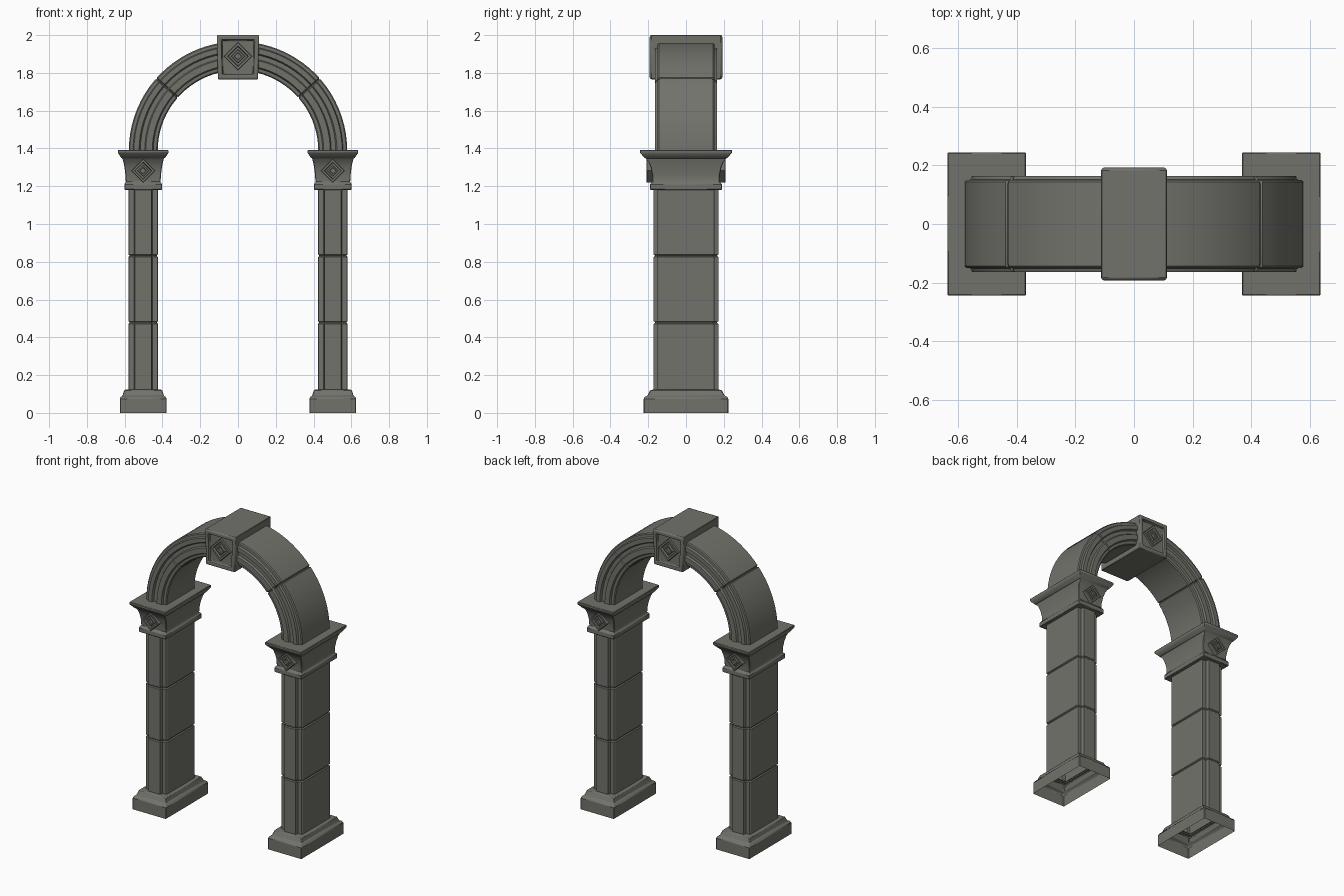
import bpy, bmesh, math

if "Cube" in bpy.data.objects:
    bpy.data.objects.remove(bpy.data.objects["Cube"])

stone = bpy.data.materials.new("dark grey stone")
stone.diffuse_color = (0.17, 0.17, 0.15, 1)
stone.use_nodes = True
stone.node_tree.nodes["Principled BSDF"].inputs["Base Color"].default_value = stone.diffuse_color


def loft(name, rings, cap_start=True, cap_end=True, bevel=0.0, angle=30):
    """Skin a list of equally long closed rings into one object."""
    bm = bmesh.new()
    vs = [[bm.verts.new(p) for p in r] for r in rings]
    n = len(rings[0])
    for a, b in zip(vs, vs[1:]):
        for i in range(n):
            j = (i + 1) % n
            bm.faces.new((a[i], a[j], b[j], b[i]))
    if cap_start:
        bm.faces.new(vs[0][::-1])
    if cap_end:
        bm.faces.new(vs[-1])
    bmesh.ops.recalc_face_normals(bm, faces=bm.faces)
    me = bpy.data.meshes.new(name)
    bm.to_mesh(me)
    bm.free()
    ob = bpy.data.objects.new(name, me)
    bpy.context.collection.objects.link(ob)
    me.materials.append(stone)
    bpy.ops.object.select_all(action='DESELECT')
    ob.select_set(True)
    bpy.context.view_layer.objects.active = ob
    bpy.ops.object.shade_smooth_by_angle(angle=math.radians(angle))
    if bevel:
        m = ob.modifiers.new("worn edges", 'BEVEL')
        m.width = bevel
        m.segments = 1
        m.limit_method = 'ANGLE'
        m.angle_limit = math.radians(35)
    return ob


def rect(cx, hx, hy, z):
    return [(cx - hx, -hy, z), (cx + hx, -hy, z), (cx + hx, hy, z), (cx - hx, hy, z)]


def diamond(name, cx, cz, size, wall, face, side):
    """Raised diamond frame with a smaller stepped diamond inside."""
    low = face - 0.014
    prof = [(1, wall), (1, face - .003), (.95, face), (.74, face), (.68, low),
            (.50, low), (.45, face), (.30, face), (.26, low + .004), (.12, low + .004)]
    rings = []
    for f, y in prof:
        r = size * f
        rings.append([(cx - r, side * y, cz), (cx, side * y, cz - r),
                      (cx + r, side * y, cz), (cx, side * y, cz + r)])
    loft(name, rings, cap_start=False)


def shaft_ring(cx, z, d):
    """Pier section: block with a raised strip on front and back."""
    hx, hy, sx, sy = .079 - d, .150 - d, .043 - d * .5, .171 - d
    q = [(sx, sy), (sx + .006, hy), (hx - .004, hy), (hx, hy - .006)]
    pts = q + [(x, -y) for x, y in q[::-1]]
    pts += [(-x, -y) for x, y in q] + [(-x, y) for x, y in q[::-1]]
    return [(cx + x, y, z) for x, y in pts]


for s, label in ((-1, "left"), (1, "right")):
    cx = s * 0.502
    # plinth, open underneath
    prof = [(.124, .224, 0), (.124, .224, .078), (.118, .217, .085), (.110, .205, .090),
            (.100, .188, .122), (.074, .145, .124)]
    loft(label + "_base", [rect(cx, *p) for p in prof], False, False, .004)

    # pier shaft with grooves between its three blocks
    rings = [shaft_ring(cx, .115, 0)]
    for z in (.478, .832):
        rings += [shaft_ring(cx, z + dz, d) for dz, d in
                  ((-.007, 0), (-.002, .006), (.002, .006), (.007, 0))]
    rings.append(shaft_ring(cx, 1.19, 0))
    loft(label + "_shaft", rings, False, False)

    # capital: band, concave bell and slanted slab
    prof = [(.076, .165, 1.181), (.100, .191, 1.181), (.100, .191, 1.211), (.094, .184, 1.218),
            (.092, .178, 1.222), (.094, .179, 1.26), (.099, .187, 1.30), (.105, .199, 1.33),
            (.110, .211, 1.347), (.116, .219, 1.350), (.131, .239, 1.372),
            (.134, .244, 1.378), (.134, .244, 1.392)]
    loft(label + "_capital", [rect(cx, *p) for p in prof], True, True, .003)
    for side, where in ((-1, "front"), (1, "back")):
        diamond(f"{label}_capital_diamond_{where}", cx, 1.282, .062, .165, .210, side)


# arch ring swept over a half circle, moulded on front and back
SPRING = 1.388
half = [(.578, .144), (.572, .150), (.556, .151), (.551, .164), (.524, .164), (.517, .152),
        (.494, .152), (.488, .164), (.454, .164), (.448, .152), (.431, .150), (.425, .144)]
section = half + [(r, -y) for r, y in half[::-1]]


def arch_ring(deg, d):
    a = math.radians(deg)
    k = 1 - d / .09
    return [((.5015 + (r - .5015) * k) * math.cos(a), y * (1 - d / .16),
             SPRING + (.5015 + (r - .5015) * k) * math.sin(a)) for r, y in section]


stops = [(i * 4.5, 0) for i in range(41) if abs(i * 4.5 - 41.5) > 1.5 and abs(i * 4.5 - 138.5) > 1.5]
for joint in (41.5, 138.5):
    stops += [(joint - .7, 0), (joint - .2, .006), (joint + .2, .006), (joint + .7, 0)]
loft("arch", [arch_ring(*s) for s in sorted(stops)])


# keystone with recessed panels and diamonds
def key_ring(y, f):
    hx, hz, cz = .112 * f, .117 * f, 1.883
    return [(-hx * .95, y, cz - hz), (hx * .95, y, cz - hz), (hx, y, cz + hz), (-hx, y, cz + hz)]


prof = [(.174, .74), (.192, .80), (.192, .95), (.186, 1.0)]
loft("keystone", [key_ring(-y, f) for y, f in prof] + [key_ring(y, f) for y, f in prof[::-1]],
     bevel=.003)
for side, where in ((-1, "front"), (1, "back")):
    diamond("keystone_diamond_" + where, 0, 1.888, .074, .170, .191, side)
